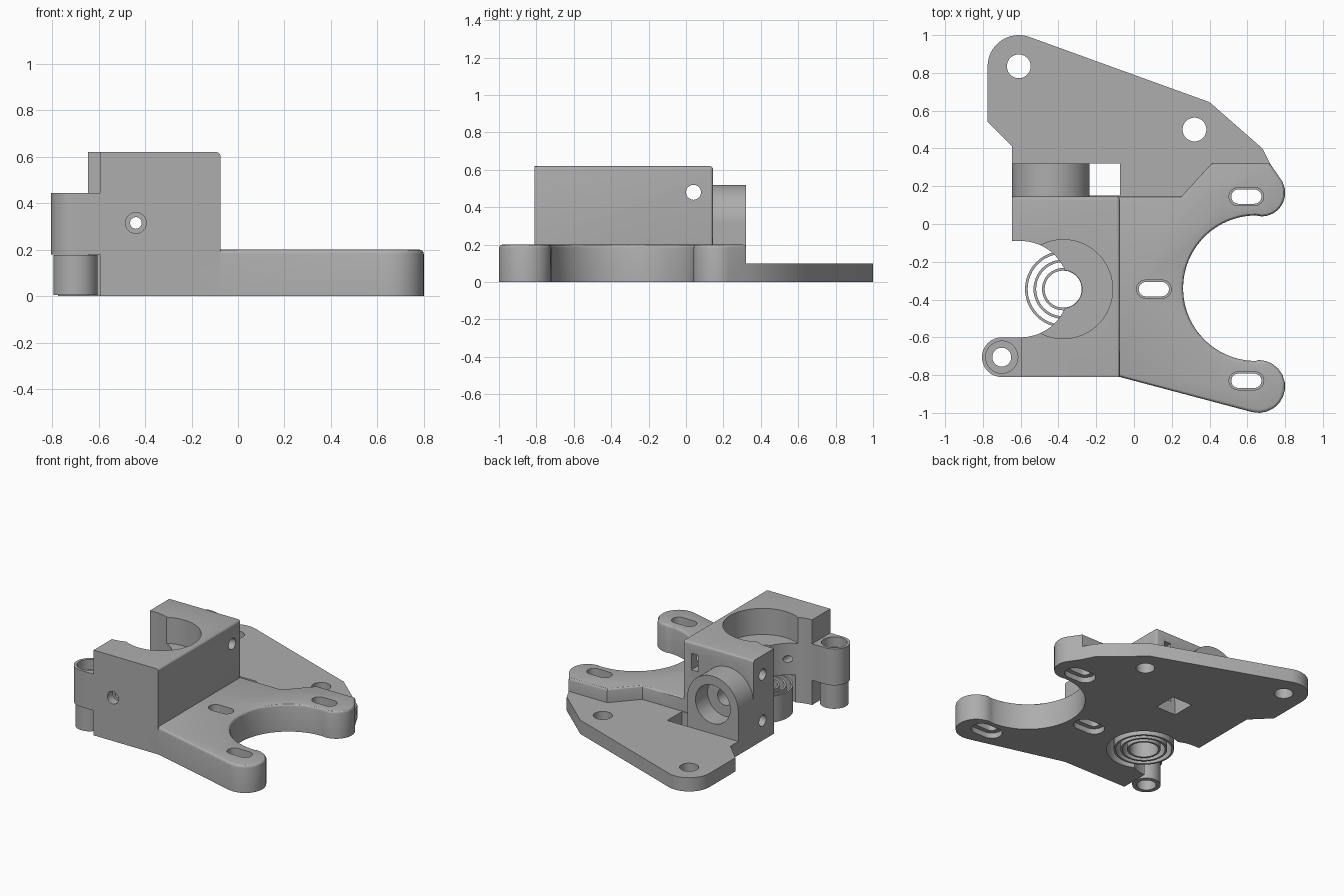
import bpy, bmesh
from math import cos, sin, radians, pi
from mathutils import Matrix, Vector

cube = bpy.data.objects.get("Cube")
if cube:
    bpy.data.objects.remove(cube)

grey = bpy.data.materials.new("mid grey")
grey.use_nodes = True
COLOUR = (0.42, 0.42, 0.42, 1)
grey.diffuse_color = COLOUR
grey.node_tree.nodes["Principled BSDF"].inputs["Base Color"].default_value = COLOUR


def arc(cx, cy, r, a0, a1, n=12):
    """Points on an arc between two angles in degrees."""
    angles = [radians(a0 + (a1 - a0) * i / n) for i in range(n + 1)]
    return [(cx + r * cos(a), cy + r * sin(a)) for a in angles]


def prism(name, outline, z0, z1, bevel=None, width=0.018):
    """Extrude an outline upwards, rounding the edges picked by the bevel rule."""
    bm = bmesh.new()
    face = bm.faces.new([bm.verts.new((x, y, z0)) for x, y in outline])
    top = bmesh.ops.extrude_face_region(bm, geom=[face])["geom"]
    for v in top:
        if isinstance(v, bmesh.types.BMVert):
            v.co.z = z1
    bmesh.ops.recalc_face_normals(bm, faces=bm.faces[:])
    if bevel:
        edges = [e for e in bm.edges if bevel(*[v.co for v in e.verts])]
        bmesh.ops.bevel(bm, geom=edges, offset=width, segments=3,
                        profile=0.5, affect='EDGES')
    mesh = bpy.data.meshes.new(name)
    bm.to_mesh(mesh)
    bm.free()
    mesh.materials.append(grey)
    ob = bpy.data.objects.new(name, mesh)
    bpy.context.collection.objects.link(ob)
    return ob


def box(x0, x1, y0, y1, z0, z1):
    return prism("box_cutter", [(x0, y0), (x1, y0), (x1, y1), (x0, y1)], z0, z1)


def rod(x, y, r, z0, z1, name="round_cutter", n=48):
    return prism(name, arc(x, y, r, 0, 360, n)[:-1], z0, z1)


def rod_along(axis, centre, r, length, n=32):
    """Cylinder starting at centre and running along +x or +y."""
    ob = rod(0, 0, r, 0, length, n=n)
    turn = Matrix.Rotation(pi / 2, 4, 'Y') if axis == 'x' else Matrix.Rotation(-pi / 2, 4, 'X')
    ob.data.transform(Matrix.Translation(Vector(centre)) @ turn)
    return ob


def slot(x, y, half, r, z0, z1):
    d = half - r
    return prism("slot_cutter", arc(x + d, y, r, -90, 90) + arc(x - d, y, r, 90, 270), z0, z1)


def combine(target, other, operation):
    """Apply a boolean and discard the second object."""
    mod = target.modifiers.new("boolean", 'BOOLEAN')
    mod.operation, mod.solver, mod.object = operation, 'EXACT', other
    bpy.context.view_layer.update()
    result = bpy.data.meshes.new_from_object(
        target.evaluated_get(bpy.context.evaluated_depsgraph_get()))
    target.modifiers.clear()
    target.data = result
    bpy.data.objects.remove(other)


def smooth(ob):
    bpy.ops.object.select_all(action='DESELECT')
    ob.select_set(True)
    bpy.context.view_layer.objects.active = ob
    bpy.ops.object.shade_smooth_by_angle(angle=radians(30))


# Tall clamp block, with rounded right and back edges
def block_edges(a, b):
    right = a.x > -0.08 and b.x > -0.08
    back = a.y > 0.14 and b.y > 0.14
    top = a.z > 0.6 and b.z > 0.6
    return (top and (right or back)) or (right and back)


body = prism("bracket_body", [(-0.595, -0.81), (-0.075, -0.81), (-0.075, 0.145),
                              (-0.645, 0.145), (-0.645, -0.09), (-0.595, -0.09)],
             0, 0.62, block_edges)

# Forked motor plate with a round bite between two arms
fork = ([(-0.2, 0.145), (-0.2, -0.81), (-0.075, -0.81)]
        + arc(0.66, -0.86, 0.14, -104, 90)
        + arc(0.645, -0.34, 0.385, 270, 90, 40)
        + arc(0.675, 0.165, 0.125, -90, 30)
        + [(0.72, 0.32), (0.41, 0.32), (0.25, 0.145)])
combine(body, prism("fork_plate", fork, 0, 0.2,
                    lambda a, b: a.z > 0.19 and b.z > 0.19), 'UNION')

# Thin rear mounting plate
rear = ([(-0.645, 0.1), (0.5, 0.1), (0.715, 0.3), (0.72, 0.32), (0.68, 0.4), (0.4, 0.645)]
        + arc(-0.61, 0.835, 0.165, 70, 180, 16) + [(-0.775, 0.54), (-0.645, 0.41)])
combine(body, prism("rear_plate", rear, 0, 0.1), 'UNION')

# Rounded boss on the back of the block
boss = prism("boss", arc(-0.44, 0.315, 0.205, 0, 180, 32) + [(-0.645, 0.05), (-0.235, 0.05)],
             -0.32, -0.1)
boss.data.transform(Matrix.Rotation(pi / 2, 4, 'X'))
combine(body, boss, 'UNION')

# Side screw lug
lug = arc(-0.7, -0.705, 0.105, 90, 270, 24) + [(-0.55, -0.81), (-0.55, -0.6)]
combine(body, prism("screw_lug", lug, 0.18, 0.445), 'UNION')

BX, BY = -0.375, -0.345
cutters = [
    # Bearing seats, shaft hole and side opening
    rod(BX, BY, 0.262, 0.43, 1, n=64),
    rod(BX, BY, 0.25, -0.1, 0.2, n=64),
    rod(BX, BY, 0.1, -0.1, 1),
    rod(-0.6, BY, 0.255, -0.1, 1, n=64),
    # Lug screw hole and head recess
    rod(-0.7, -0.705, 0.05, 0, 1),
    rod(-0.7, -0.705, 0.085, 0.37, 1),
    # Rear plate holes and window beside the boss
    rod(-0.61, 0.835, 0.063, -0.1, 0.3),
    rod(0.32, 0.5, 0.063, -0.1, 0.3),
    box(-0.235, -0.073, 0.15, 0.32, -0.1, 0.15),
    # Lengthwise bore through the boss and block
    rod_along('y', (-0.44, 0.18, 0.315), 0.14, 0.4, 48),
    rod_along('y', (-0.44, 0.02, 0.315), 0.06, 0.4),
    rod_along('y', (-0.44, -1, 0.315), 0.025, 1.5),
    rod_along('y', (-0.44, -1, 0.315), 0.045, 0.25),
    # Clamp screw holes and nut traps
    rod_along('x', (-1, 0.04, 0.48), 0.04, 1.2),
    rod_along('x', (-1, 0.04, 0.145), 0.04, 0.85),
    box(-0.2, -0.145, -0.02, 0.3, 0.42, 0.54),
    box(-0.2, -0.145, -0.02, 0.2, 0.09, 0.2),
]
# Slotted motor screw holes, recessed from both sides
for x, y in ((0.595, 0.145), (0.105, -0.345), (0.595, -0.83)):
    cutters += [slot(x, y, 0.08, 0.038, -0.1, 0.3),
                slot(x, y, 0.092, 0.048, 0.1, 0.3),
                slot(x, y, 0.115, 0.07, -0.1, 0.04)]
for cutter in cutters:
    combine(body, cutter, 'DIFFERENCE')
smooth(body)


# Thin support sleeves in the lower bearing seat and below the lug
def sleeve(name, x, y, outer, inner, z0, z1):
    ob = rod(x, y, outer, z0, z1, name)
    combine(ob, rod(x, y, inner, z0 - 0.1, z1 + 0.1), 'DIFFERENCE')
    smooth(ob)


for label, r in (("outer", 0.202), ("middle", 0.157), ("inner", 0.112)):
    sleeve(label + "_support_ring", BX, BY, r, r - 0.014, 0, 0.19)
sleeve("lug_support_sleeve", -0.7, -0.705, 0.095, 0.065, 0.005, 0.178)
